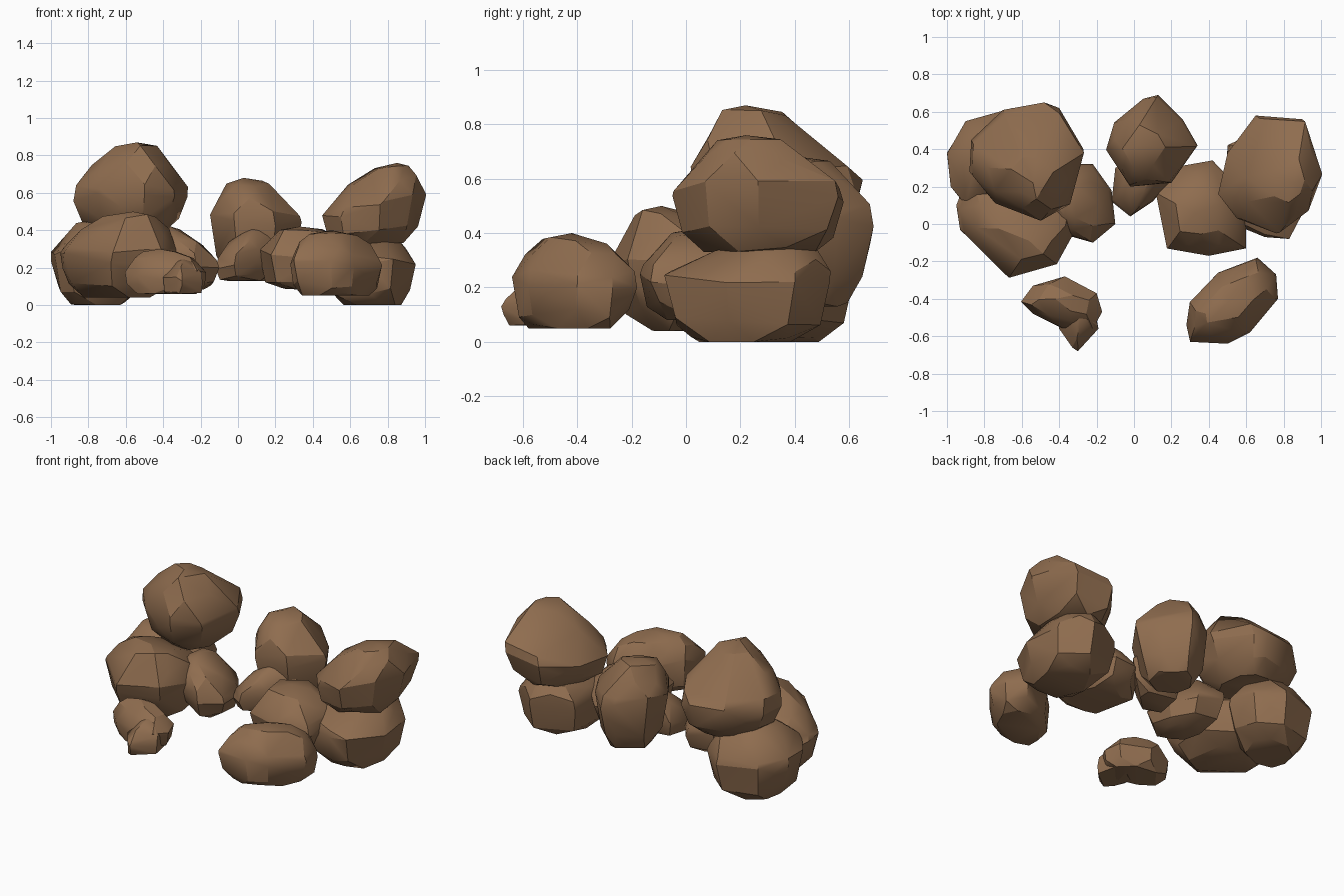
import bpy, bmesh, math, random
from mathutils import Vector

if "Cube" in bpy.data.objects:
    bpy.data.objects.remove(bpy.data.objects["Cube"])

brown = bpy.data.materials.new("brown_stone")
brown.diffuse_color = (0.275, 0.152, 0.078, 1)
brown.use_nodes = True
brown.node_tree.nodes["Principled BSDF"].inputs["Base Color"].default_value = brown.diffuse_color


def rock(name, outline, z0, zmid, z1, peak, seed, base=0.6, crown=0.42, tilt=0.0, rough=0.02):
    """Boulder: top-view outline, drawn in ring by ring to a peak and a base, then hulled."""
    rnd = random.Random(seed)
    n = len(outline)
    pts = [Vector((x, y, 0)) for x, y in outline]
    centre = sum(pts, Vector()) / n
    top = Vector((peak[0], peak[1], 0))
    # rings: (height from the girth, -1 bottom .. 1 top, width of the ring)
    rings = [(0.88, crown), (0.55, 0.58 + crown * 0.48), (0.18, 0.98), (-0.25, 0.98),
             (-0.65, 0.62 + base * 0.4), (-1.0, base)]
    verts = [Vector((p.x, p.y, zmid + tilt * (p.x - centre.x) + rnd.uniform(-0.03, 0.03)))
             for p in pts]
    verts.append(Vector((peak[0], peak[1], z1)))
    for k, (t, s) in enumerate(rings):
        c = centre.lerp(top, max(t, 0) * 0.8)
        for i in range(n):
            p = pts[i]
            if k % 2:                                   # stagger every other ring
                p = p.lerp(pts[(i + 1) % n], 0.5)
            q = c + (p - centre) * s * rnd.uniform(0.95, 1.02)
            zm = zmid + tilt * (p.x - centre.x) * (1 - abs(t) * 0.6)
            h = (z1 - zmid) if t > 0 else (zmid - z0)
            z = zm + h * t + rnd.uniform(-rough, rough)
            q.z = min(max(z, z0), z1 - 0.015)
            verts.append(q)
    bm = bmesh.new()
    for v in verts:
        bm.verts.new(v)
    bmesh.ops.convex_hull(bm, input=bm.verts)
    loose = [v for v in bm.verts if not v.link_faces]
    bmesh.ops.delete(bm, geom=loose, context='VERTS')
    # merge nearly level triangles into broad facets
    bmesh.ops.dissolve_limit(bm, angle_limit=math.radians(9), verts=bm.verts, edges=bm.edges)
    bmesh.ops.triangulate(bm, faces=bm.faces)
    bmesh.ops.recalc_face_normals(bm, faces=bm.faces)
    me = bpy.data.meshes.new(name)
    bm.to_mesh(me)
    bm.free()
    me.materials.append(brown)
    ob = bpy.data.objects.new(name, me)
    bpy.context.collection.objects.link(ob)
    bpy.ops.object.select_all(action='DESELECT')
    ob.select_set(True)
    bpy.context.view_layer.objects.active = ob
    bpy.ops.object.shade_smooth_by_angle(angle=math.radians(25))
    return ob


# left stack
rock("left_top_boulder", [(-.87, .45), (-.7, .61), (-.48, .65), (-.4, .62), (-.27, .4), (-.34, .12),
     (-.5, .02), (-.75, .12), (-.88, .28)], .37, .58, .87, (-.54, .22), 1, base=.6, crown=.38)
rock("left_front_boulder", [(-.95, .1), (-.93, -.03), (-.68, -.27), (-.42, -.2), (-.33, -.05),
     (-.34, .15), (-.55, .34), (-.88, .28)], .04, .25, .50, (-.56, -.09), 2, base=.62, crown=.45)
rock("left_back_boulder", [(-1, .38), (-.9, .55), (-.65, .62), (-.5, .5), (-.48, .3),
     (-.62, .13), (-.9, .1), (-.98, .2)], .0, .25, .46, (-.75, .33), 3, base=.6, crown=.5)
rock("left_inner_rock", [(-.36, -.06), (-.22, -.1), (-.1, .0), (-.12, .18), (-.22, .32),
     (-.42, .32), (-.47, .05)], .08, .24, .42, (-.36, .12), 4, tilt=-.2, base=.6)

# small front left rock with a jutting tip
rock("front_left_rock", [(-.6, -.42), (-.54, -.33), (-.37, -.28), (-.2, -.37), (-.17, -.47),
     (-.22, -.56), (-.38, -.56), (-.54, -.48)], .06, .16, .30, (-.42, -.4), 5, base=.85, crown=.45)
rock("front_left_tip", [(-.4, -.56), (-.33, -.66), (-.3, -.68), (-.19, -.56), (-.22, -.42),
     (-.4, -.42)], .06, .13, .25, (-.29, -.48), 6, base=.85)

# middle pair
rock("middle_back_boulder", [(-.15, .4), (-.1, .55), (.05, .67), (.13, .69), (.26, .56),
     (.34, .42), (.2, .22), (-.02, .2)], .13, .45, .68, (.03, .42), 7, base=.6, crown=.48)
rock("middle_small_rock", [(-.12, .12), (-.1, .3), (.1, .36), (.24, .28), (.1, .12), (-.02, .04)],
     .13, .24, .42, (.09, .25), 8, base=.65, tilt=.2)

# right stack
rock("right_inner_boulder", [(.12, .17), (.25, .31), (.42, .34), (.6, .15), (.6, -.13),
     (.4, -.17), (.18, -.13)], .08, .25, .42, (.33, .06), 9, base=.65, crown=.5)
rock("right_top_boulder", [(.45, .16), (.5, .38), (.65, .58), (.9, .56), (.99, .27),
     (.92, .07), (.76, -.05), (.55, .03)], .33, .52, .76, (.85, .22), 10,
     base=.72, crown=.38, tilt=.17)
rock("right_lower_boulder", [(.48, .02), (.7, -.07), (.83, -.08), (.95, .15), (.92, .4),
     (.75, .53), (.5, .42)], .0, .22, .37, (.72, .3), 11, base=.68, crown=.6)

# front right boulder
rock("front_right_boulder", [(.28, -.54), (.3, -.42), (.45, -.26), (.66, -.18), (.76, -.27),
     (.77, -.4), (.62, -.58), (.5, -.64), (.3, -.63)], .05, .22, .40, (.5, -.42), 12,
     base=.75, crown=.52)
